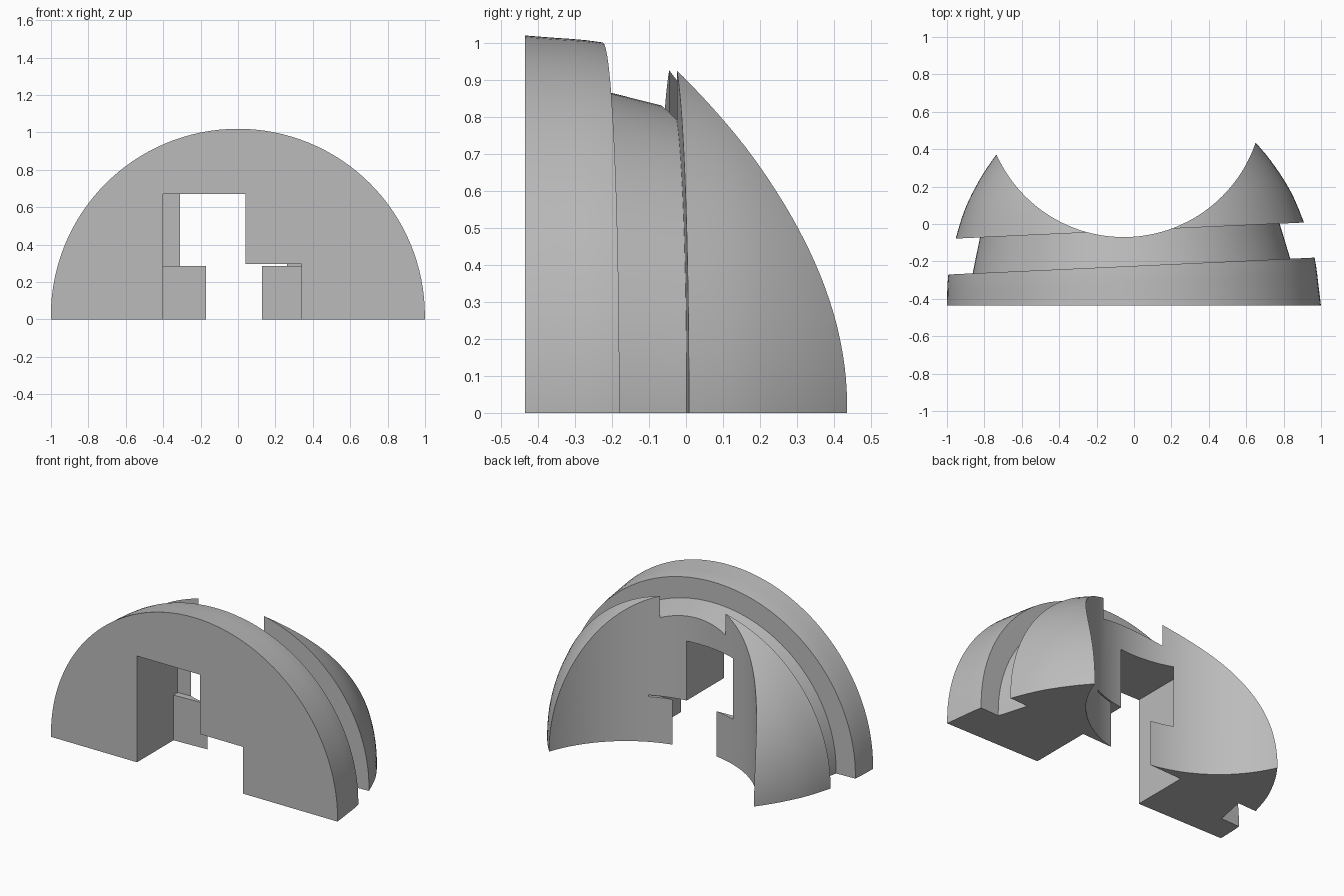
import bpy, bmesh, math
from mathutils import Matrix

TILT = math.radians(2.64)
TURN = Matrix.Rotation(TILT, 4, 'Z')
FRONT = -0.435

if "Cube" in bpy.data.objects:
    bpy.data.objects.remove(bpy.data.objects["Cube"])

grey = bpy.data.materials.new("plain grey")
grey.use_nodes = True
grey.diffuse_color = (0.5, 0.5, 0.5, 1)
grey.node_tree.nodes["Principled BSDF"].inputs["Base Color"].default_value = (0.5, 0.5, 0.5, 1)


def make_object(name, bm):
    bmesh.ops.recalc_face_normals(bm, faces=bm.faces)
    mesh = bpy.data.meshes.new(name)
    bm.to_mesh(mesh)
    bm.free()
    obj = bpy.data.objects.new(name, mesh)
    bpy.context.collection.objects.link(obj)
    return obj


def box(name, x0, x1, y0, y1, z0, z1, tilted_back=False):
    """Box cutter; its back can follow the tilt of the dome."""
    bm = bmesh.new()
    bmesh.ops.create_cube(bm, size=1)
    for v in bm.verts:
        back = v.co.y > 0
        v.co.x = x1 if v.co.x > 0 else x0
        v.co.y = y1 if back else y0
        v.co.z = z1 if v.co.z > 0 else z0
        if back and tilted_back:
            v.co.y += v.co.x * math.tan(TILT)
    return make_object(name, bm)


def smooth_radius(y):
    """Dome radius along its axis, blended through a few stations."""
    pts = [(-0.66, 1.009), (-0.48, 1.002), (-0.384, 0.995), (-0.224, 0.98), (-0.034, 0.932),
           (0.176, 0.848), (0.404, 0.694), (0.6, 0.49)]
    for i in range(1, len(pts) - 2):
        (ya, ra), (yb, rb) = pts[i], pts[i + 1]
        if y <= yb or i == len(pts) - 3:
            ma = (rb - pts[i - 1][1]) / (yb - pts[i - 1][0]) * (yb - ya)
            mb = (pts[i + 2][1] - ra) / (pts[i + 2][0] - ya) * (yb - ya)
            t = (y - ya) / (yb - ya)
            return (ra * (2*t**3 - 3*t**2 + 1) + ma * (t**3 - 2*t**2 + t)
                    + rb * (3*t**2 - 2*t**3) + mb * (t**3 - t**2))


# Dome with a band groove, turned around a slightly tilted axis
def span(a, b, n):
    return [(a + (b - a) * i / n, smooth_radius(a + (b - a) * i / n)) for i in range(n + 1)]


profile = [(-0.56, 0), (-0.56, 1.004)] + span(-0.48, -0.224, 6)
profile += [(-0.224, 0.85), (-0.034, 0.802)]
profile += span(-0.034, 0.44, 14) + [(0.44, 0)]
bm = bmesh.new()
verts = [bm.verts.new((0, y, r)) for y, r in profile]
edges = [bm.edges.new(pair) for pair in zip(verts, verts[1:])]
bmesh.ops.spin(bm, geom=verts + edges, cent=(0, 0, 0), axis=(0, 1, 0),
               angle=math.tau, steps=128)
bmesh.ops.remove_doubles(bm, verts=bm.verts, dist=0.0001)
bm.transform(TURN @ Matrix.Translation((-0.024, 0, 0.02)))
dome = make_object("grooved_half_dome", bm)
dome.data.materials.append(grey)

# Round scoop in the back
bm = bmesh.new()
bmesh.ops.create_cone(bm, cap_ends=True, segments=160, radius1=0.745, radius2=0.745, depth=4,
                      matrix=Matrix.Translation((-0.055, 0.675, 0)))
scoop = make_object("scoop_cutter", bm)

cutters = [
    box("ground_cutter", -2, 2, -2, 2, -2, 0),
    box("front_cutter", -2, 2, -2, FRONT, -2, 2),
    scoop,
    # Stepped passage: low wide part, thin deeper slot, tall part
    box("low_passage", -0.40, 0.34, -1, -0.053, -1, 0.29),
    box("slot_passage", -0.40, 0.34, -1, -0.011, 0.285, 0.295, True),
    box("tall_passage", -0.40, 0.04, -1, -0.011, 0.285, 0.67, True),
]
for v in cutters[3].data.vertices:
    if v.co.y > -0.5:
        v.co.y += v.co.x * math.tan(TILT)
    if v.co.z > 0:
        v.co.z = 0.285

bpy.context.view_layer.objects.active = dome
for cutter in cutters:
    mod = dome.modifiers.new(cutter.name, 'BOOLEAN')
    mod.operation = 'DIFFERENCE'
    mod.solver = 'EXACT'
    mod.object = cutter
    bpy.ops.object.modifier_apply(modifier=mod.name)
    bpy.data.objects.remove(cutter)

bpy.ops.object.select_all(action='DESELECT')
dome.select_set(True)
bpy.ops.object.shade_smooth_by_angle(angle=math.radians(25))
